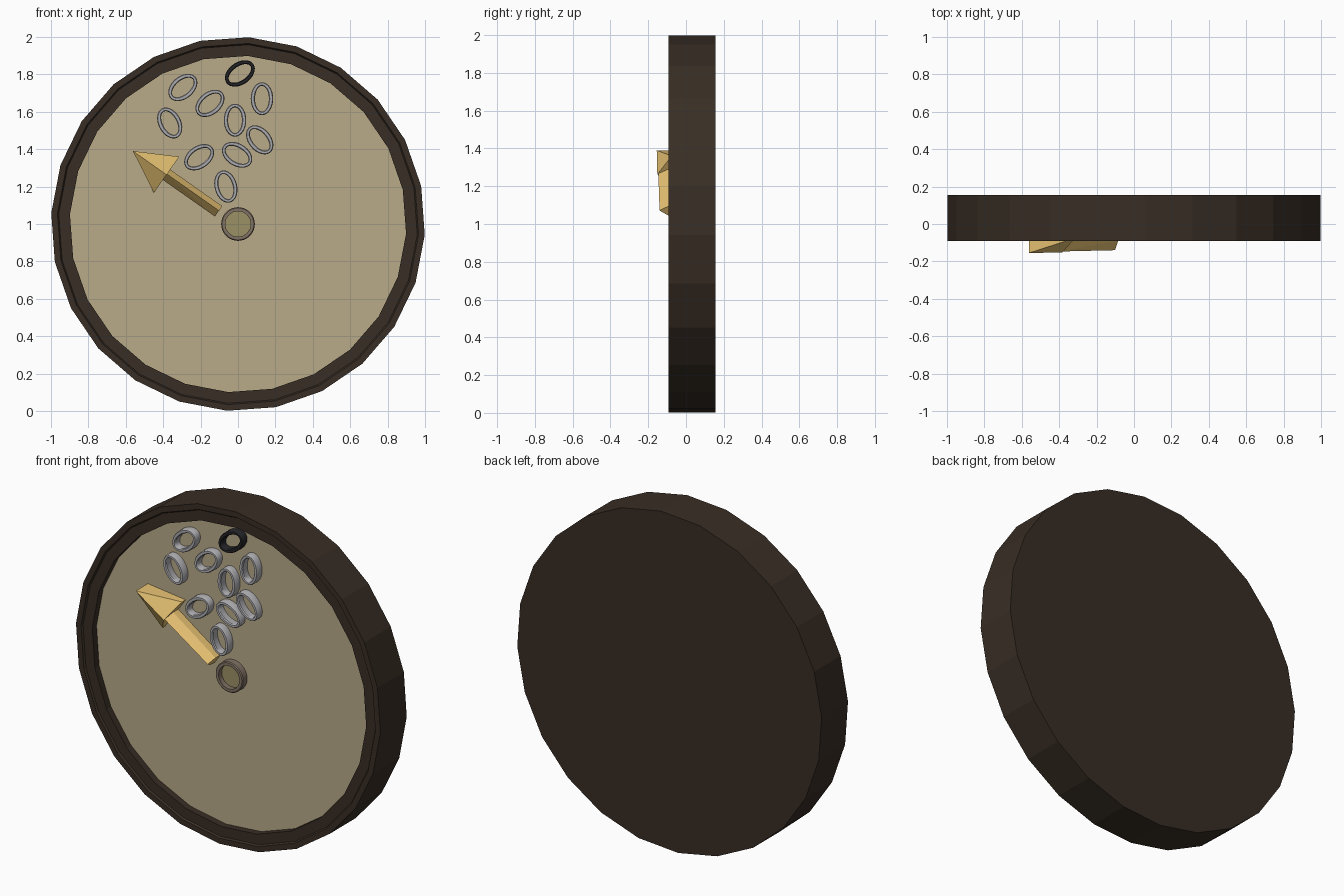
import bpy, bmesh
from math import sin, cos, pi, radians
from mathutils import Vector

if "Cube" in bpy.data.objects:
    bpy.data.objects.remove(bpy.data.objects["Cube"])


def material(name, rgb):
    m = bpy.data.materials.new(name)
    m.diffuse_color = (*rgb, 1)
    m.use_nodes = True
    m.node_tree.nodes["Principled BSDF"].inputs["Base Color"].default_value = m.diffuse_color
    return m


WOOD = material("dark_wood", (0.040, 0.027, 0.018))
FACE = material("parchment", (0.48, 0.40, 0.25))
BRASS = material("brass", (0.80, 0.54, 0.17))
STEEL = material("steel", (0.42, 0.42, 0.44))
BLACK = material("black", (0.018, 0.018, 0.022))
BRONZE = material("bronze", (0.22, 0.17, 0.13))
OLIVE = material("olive", (0.33, 0.28, 0.13))

DIAL_Y = -0.042


def finish(name, bm, mat, smooth=False):
    bmesh.ops.recalc_face_normals(bm, faces=bm.faces)
    me = bpy.data.meshes.new(name)
    bm.to_mesh(me)
    bm.free()
    me.materials.append(mat)
    ob = bpy.data.objects.new(name, me)
    bpy.context.collection.objects.link(ob)
    if smooth:
        bpy.context.view_layer.objects.active = ob
        ob.select_set(True)
        bpy.ops.object.shade_smooth_by_angle(angle=radians(35))
        ob.select_set(False)
    return ob


def lathe(name, profile, sides, mat, centre=(0, 1), tilt=0, start=0, closed=False, smooth=False):
    """Sweep (rx, rz, y) profile points round the y axis; open profiles get end caps."""
    bm = bmesh.new()
    t = radians(tilt)
    loops = []
    for rx, rz, y in profile:
        loop = []
        for i in range(sides):
            a = radians(start) + 2 * pi * i / sides
            u, w = rx * cos(a), rz * sin(a)
            loop.append(bm.verts.new((centre[0] + u * cos(t) + w * sin(t), y,
                                      centre[1] - u * sin(t) + w * cos(t))))
        loops.append(loop)
    pairs = list(zip(loops, loops[1:]))
    if closed:
        pairs.append((loops[-1], loops[0]))
    else:
        bm.faces.new(loops[0])
        bm.faces.new(loops[-1])
    for p, q in pairs:
        for i in range(sides):
            j = (i + 1) % sides
            bm.faces.new((p[i], p[j], q[j], q[i]))
    return finish(name, bm, mat, smooth)


def rnd(points):
    return [(r, r, y) for r, y in points]


# Casing with stepped rim and recessed front
lathe("casing", rnd([(1.0, 0.155), (1.0, -0.092), (0.967, -0.092), (0.96, -0.082),
                     (0.90, -0.082), (0.90, -0.03)]), 24, WOOD, start=-3.3)

# Dial plate
lathe("dial", rnd([(0.90, -0.025), (0.90, DIAL_Y)]), 24, FACE, start=-3.3)

# Centre hub: collar and inset cap
lathe("hub_collar", rnd([(0.09, -0.035), (0.09, -0.080), (0.085, -0.085), (0.068, -0.085),
                         (0.068, -0.035)]), 32, BRONZE, closed=True, smooth=True)
lathe("hub_cap", rnd([(0.069, -0.035), (0.069, -0.055)]), 32, OLIVE, smooth=True)

# Scattered oval links lying on the dial: x, z, clockwise tilt
LINKS = [(-0.295, 1.73, 50), (-0.15, 1.645, 50), (0.128, 1.67, 0), (-0.365, 1.54, -28),
         (-0.016, 1.555, 0), (0.116, 1.45, -40), (-0.005, 1.37, -58), (-0.208, 1.357, 55),
         (-0.065, 1.20, -15), (0.01, 1.805, 55)]
LINK_PROFILE = [(0.060, 0.088, -0.038), (0.060, 0.088, -0.082), (0.056, 0.084, -0.088),
                (0.042, 0.073, -0.088), (0.037, 0.069, -0.082), (0.037, 0.069, -0.038)]
for n, (x, z, tilt) in enumerate(LINKS):
    lathe(f"oval_link_{n + 1}", LINK_PROFILE, 32, BLACK if n == 9 else STEEL,
          centre=(x, z), tilt=tilt, closed=True, smooth=True)

# Pointer: ridged head and shaft, laid out along its axis from the tip
TIP = Vector((-0.562, 0, 1.39))
ALONG = Vector((0.818, 0, -0.575))
SIDE = Vector((0.575, 0, 0.818))


def place(d, s, y):
    return TIP + ALONG * d + SIDE * s + Vector((0, y, 0))


def hull(name, points):
    bm = bmesh.new()
    for p in points:
        bm.verts.new(place(*p))
    bmesh.ops.convex_hull(bm, input=bm.verts)
    return finish(name, bm, BRASS)


hull("pointer_head", [(0, 0, -0.155), (0, 0, -0.04), (0.22, 0.118, -0.075), (0.22, 0.118, -0.04),
                      (0.22, -0.118, -0.065), (0.22, -0.118, -0.04), (0.22, 0, -0.152),
                      (0.22, 0, -0.04)])
hull("pointer_shaft", [(d, s, y) for d, drop in ((0.20, 0.0), (0.56, 0.007))
                       for s, y in ((-0.034, -0.04), (0.034, -0.04), (0.034, -0.09),
                                    (0.004, -0.147 + drop), (-0.034, -0.085))])
